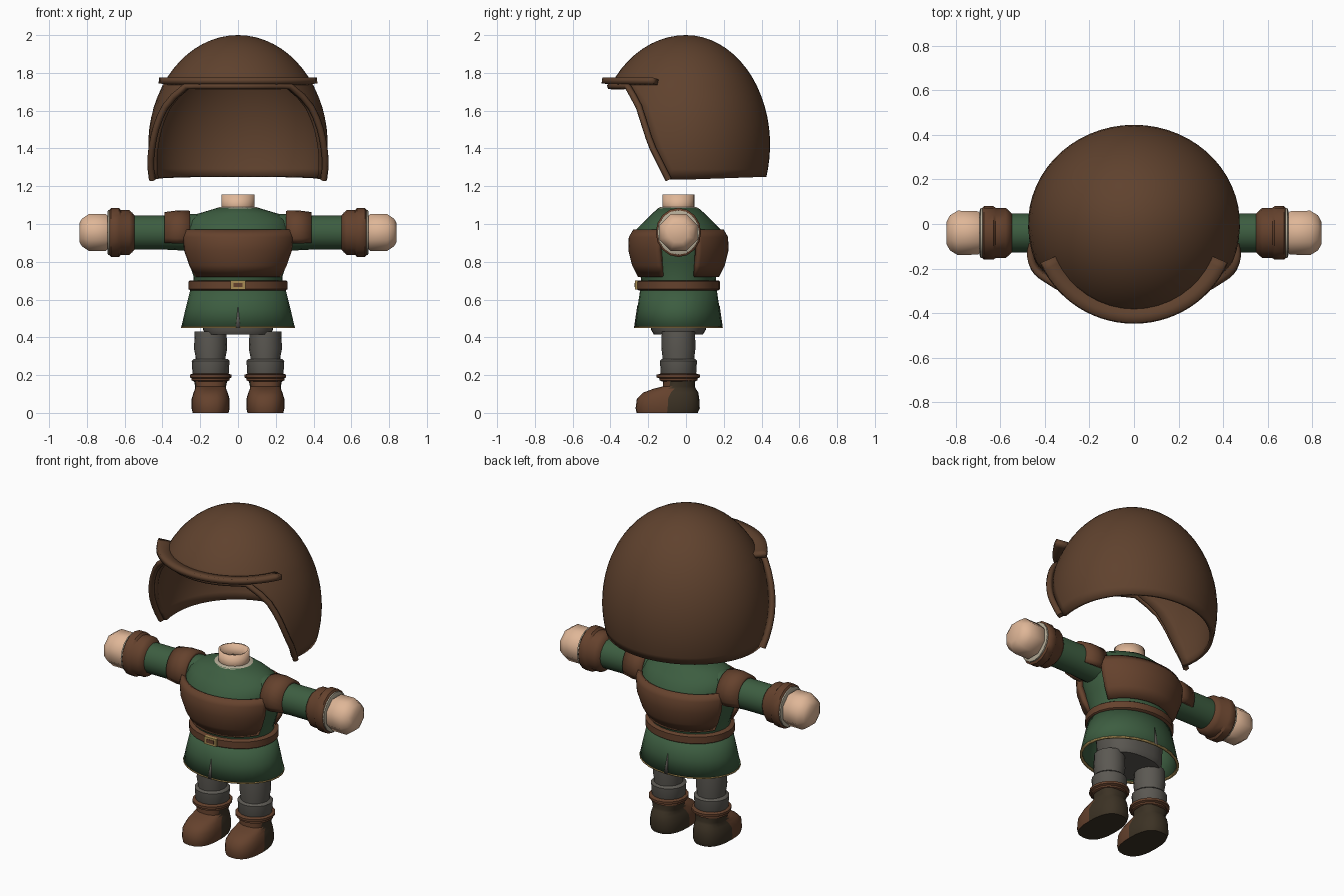
import bpy, bmesh
from math import sin, cos, pi, acos, asin, sqrt, copysign

if "Cube" in bpy.data.objects:
    bpy.data.objects.remove(bpy.data.objects["Cube"])


def material(name, *rgb):
    m = bpy.data.materials.new(name)
    m.use_nodes = True
    m.diffuse_color = (*rgb, 1)
    m.node_tree.nodes["Principled BSDF"].inputs["Base Color"].default_value = (*rgb, 1)
    return m


BROWN = material("helmet brown", .115, .054, .027)
LEATHER = material("leather brown", .13, .054, .026)
DARK = material("dark boot brown", .045, .032, .018)
GREEN = material("tunic green", .046, .11, .052)
GREY = material("trouser grey", .105, .098, .085)
SKIN = material("skin", .74, .47, .31)
CREAM = material("cream linen", .46, .41, .31)
GOLD = material("gold trim", .40, .27, .09)

BODY_Y, ARM_Z, LEG_X = -.04, .955, .145


def add_mesh(name, bm, mats, thick=0, mirror=False, offset=-1):
    me = bpy.data.meshes.new(name)
    bm.to_mesh(me)
    bm.free()
    for m in mats:
        me.materials.append(m)
    ob = bpy.data.objects.new(name, me)
    bpy.context.collection.objects.link(ob)
    if thick:
        mod = ob.modifiers.new("Thickness", 'SOLIDIFY')
        mod.thickness, mod.offset = thick, offset
    if mirror:
        ob.modifiers.new("Mirror", 'MIRROR').use_mirror_merge = False
    return ob


def loft(name, mat, rows, axis='z', sides=28, arc=None, power=1, x=0, centre=BODY_Y,
         phase=0, cap=True, **options):
    """Skin elliptical sections (position, half size, half size, optional centre y)."""
    bm = bmesh.new()
    start, end = arc or (phase, phase + 2 * pi)
    grid = []
    for h, a, b, *c in rows:
        c = c[0] if c else centre
        ring = []
        for j in range(sides + (1 if arc else 0)):
            t = start + (end - start) * j / sides
            u = a * copysign(abs(sin(t)) ** power, sin(t))
            v = -b * copysign(abs(cos(t)) ** power, cos(t))
            ring.append(bm.verts.new((x + u, c + v, h) if axis == 'z'
                                     else (h, BODY_Y + u, ARM_Z + v)))
        grid.append(ring)
    for lo, hi in zip(grid, grid[1:]):
        n = len(lo)
        for j in range(n - 1 if arc else n):
            k = (j + 1) % n
            bm.faces.new((lo[j], lo[k], hi[k], hi[j]))
    if cap and not arc:
        bm.faces.new(grid[0][::-1])
        bm.faces.new(grid[-1])
    return add_mesh(name, bm, mat if isinstance(mat, list) else [mat], **options)


def box(name, mat, centre, size):
    bm = bmesh.new()
    bmesh.ops.create_cube(bm, size=1)
    for v in bm.verts:
        v.co = [c + p * s for c, p, s in zip(centre, v.co, size)]
    return add_mesh(name, bm, [mat])


# Helmet shell: a dome with an open face
R, MID, TALL, BROW, HEM = .475, 1.42, .58, 1.73, 1.235
EDGE = [(HEM, -.09), (1.42, -.18), (1.63, -.245), (BROW, -.30)]


def dome(z, a, grow=1):
    s = sqrt(max(0, 1 - ((z - MID) / TALL) ** 2)) * grow
    return (R * s * sin(a), -(R if cos(a) > 0 else .445) * s * cos(a), z)


def edge_angle(z):
    for (z0, y0), (z1, y1) in zip(EDGE, EDGE[1:]):
        if z <= z1 + 1e-6:
            y = y0 + (y1 - y0) * (z - z0) / (z1 - z0)
            return acos(-y / (R * sqrt(1 - ((z - MID) / TALL) ** 2)))
    return edge_angle(BROW)


LOW, UP, SIDE, FRONT = 9, 10, 36, 10
low_z = [HEM + (BROW - HEM) * i / LOW for i in range(LOW + 1)]
phi = asin((BROW - MID) / TALL)
up_z = [MID + TALL * sin(phi + (pi / 2 - phi) * i / UP) for i in range(1, UP + 1)]
bm = bmesh.new()


def strip(zs, first, last, count):
    rows = []
    for z in zs:
        a, b = first(z), last(z)
        angles = [a + (b - a) * j / count for j in range(count + 1)]
        rows.append([bm.verts.new(dome(z + (.015 * max(0, -cos(t)) if z == HEM else 0), t))
                     for t in angles])
    for lo, hi in zip(rows, rows[1:]):
        for j in range(count):
            bm.faces.new((lo[j], lo[j + 1], hi[j + 1], hi[j]))


strip(low_z + up_z, edge_angle, lambda z: 2 * pi - edge_angle(z), SIDE)
strip([BROW] + up_z, lambda z: -edge_angle(z), edge_angle, FRONT)
bmesh.ops.remove_doubles(bm, verts=bm.verts, dist=.0005)
bmesh.ops.dissolve_degenerate(bm, edges=bm.edges, dist=.0001)
add_mesh("helmet_shell", bm, [BROWN], thick=.022)

# Flared rim around the face opening
path = [dome(z, edge_angle(z), 1.03) for z in low_z]
path += [dome(BROW, edge_angle(BROW) * (1 - i / 5), 1.0) for i in range(1, 10)]
path += [(-px, py, pz) for px, py, pz in reversed(path[:LOW + 1])]
cu = bpy.data.curves.new("helmet_rim", 'CURVE')
cu.dimensions, cu.bevel_depth, cu.bevel_resolution, cu.use_fill_caps = '3D', .018, 1, True
sp = cu.splines.new('POLY')
sp.points.add(len(path) - 1)
for p, co in zip(sp.points, path):
    p.co = (*co, 1)
cu.materials.append(BROWN)
bpy.context.collection.objects.link(bpy.data.objects.new("helmet_rim", cu))

# Brim over the brow
loft("helmet_brim", BROWN, [(1.745, .36, .35), (1.755, .42, .41), (1.76, .455, .445)],
     arc=(-1.17, 1.17), centre=0, thick=.03, offset=0)

# Neck and collar
loft("neck", SKIN, [(1.05, .088, .084), (1.155, .088, .084)], cap=False, thick=.012)
loft("collar", CREAM, [(1.07, .125, .118), (1.083, .115, .108), (1.09, .098, .094)])

# Tunic body, skirt and hem
loft("tunic_body", GREEN, [(.64, .24, .19), (.72, .235, .20), (.80, .26, .225), (.88, .28, .24),
                           (.97, .285, .225), (1.02, .265, .175), (1.055, .21, .14),
                           (1.085, .11, .105)])
loft("tunic_skirt", GREEN, [(.455, .30, .232), (.55, .278, .218), (.67, .248, .20)],
     cap=False, thick=.012)
loft("skirt_hem", GOLD, [(.449, .302, .234), (.457, .302, .234)], cap=False, thick=.015)

# Narrow slits front and back of the skirt
for label, side in (("front", -1), ("back", 1)):
    bm = bmesh.new()
    vs = [bm.verts.new((px, BODY_Y + side * py, pz))
          for px, py, pz in ((-.012, .235, .452), (.012, .235, .452), (0, .218, .57))]
    bm.faces.new(vs if side < 0 else vs[::-1])
    add_mesh("skirt_slit_" + label, bm, [GREY], thick=.004)

# Breast and back plates
plate = [(.72, .245, .215), (.78, .28, .245), (.86, .31, .265), (.93, .318, .263), (.97, .31, .24)]
for label, mid in (("breast_plate", 0), ("back_plate", pi)):
    loft(label, LEATHER, plate, arc=(mid - 1.17, mid + 1.17), thick=.03)

# Belt and buckle
loft("belt", LEATHER, [(.648, .252, .21), (.655, .262, .22), (.695, .262, .22), (.702, .252, .21)])
box("buckle", GOLD, (0, -.26, .677), (.08, .02, .046))
box("buckle_centre", LEATHER, (0, -.268, .677), (.05, .008, .022))

# Arms, shoulder bands, cuffs and hands
loft("sleeve", GREEN, [(.2, .10, .10), (.4, .088, .09), (.6, .088, .09)], axis='x',
     sides=16, mirror=True)
loft("shoulder_band", LEATHER, [(.255, .115, .115), (.32, .115, .117), (.39, .10, .108)],
     axis='x', sides=16, arc=(pi - 2.1, pi + 2.1), thick=.03, mirror=True)
loft("leather_cuff", LEATHER, [(.545, .085, .088), (.56, .10, .105), (.575, .112, .118),
                               (.62, .112, .118), (.63, .12, .13), (.672, .12, .13),
                               (.68, .112, .12)], axis='x', sides=16, mirror=True)
loft("linen_cuff", CREAM, [(.65, .112, .118), (.688, .112, .118), (.692, .10, .105)],
     axis='x', sides=16, mirror=True)
loft("hand", SKIN, [(.67, .08, .08), (.70, .105, .105), (.79, .108, .105), (.825, .085, .08),
                    (.84, .055, .055)], axis='x', sides=8, phase=pi / 8, mirror=True)

# Hips and legs
loft("hips", GREY, [(.415, .17, .13), (.44, .185, .145), (.60, .19, .15)], power=.8)
loft("trouser_leg", GREY, [(.18, .08, .08), (.30, .08, .085), (.34, .088, .09), (.43, .084, .088)],
     x=LEG_X, sides=16, mirror=True)
loft("knee_cuff", GREY, [(.195, .088, .088), (.21, .096, .094), (.275, .10, .098),
                         (.285, .09, .088)], x=LEG_X, sides=16, mirror=True)
loft("boot_band", LEATHER, [(.165, .085, .085), (.172, .10, .10), (.182, .10, .10),
                            (.188, .11, .115), (.202, .11, .115), (.208, .095, .095)],
     x=LEG_X, sides=16, mirror=True)

# Boots: leather toe, dark heel and sole
boot = loft("boot", [LEATHER, DARK],
            [(0, .095, .162, -.1), (.025, .101, .17, -.097), (.075, .10, .165, -.095),
             (.108, .09, .145, -.08), (.128, .082, .112, -.06), (.14, .082, .085, -.038),
             (.18, .09, .085, -.035)], x=LEG_X, sides=24, power=.8, mirror=True)
for face in boot.data.polygons:
    if face.normal.z < -.8 or face.center.y > -.09:
        face.material_index = 1

# Smooth shading with sharp edges kept
bpy.ops.object.select_all(action='DESELECT')
for ob in bpy.context.scene.objects:
    if ob.type == 'MESH':
        ob.select_set(True)
        bpy.context.view_layer.objects.active = ob
bpy.ops.object.shade_smooth_by_angle(angle=.8)
